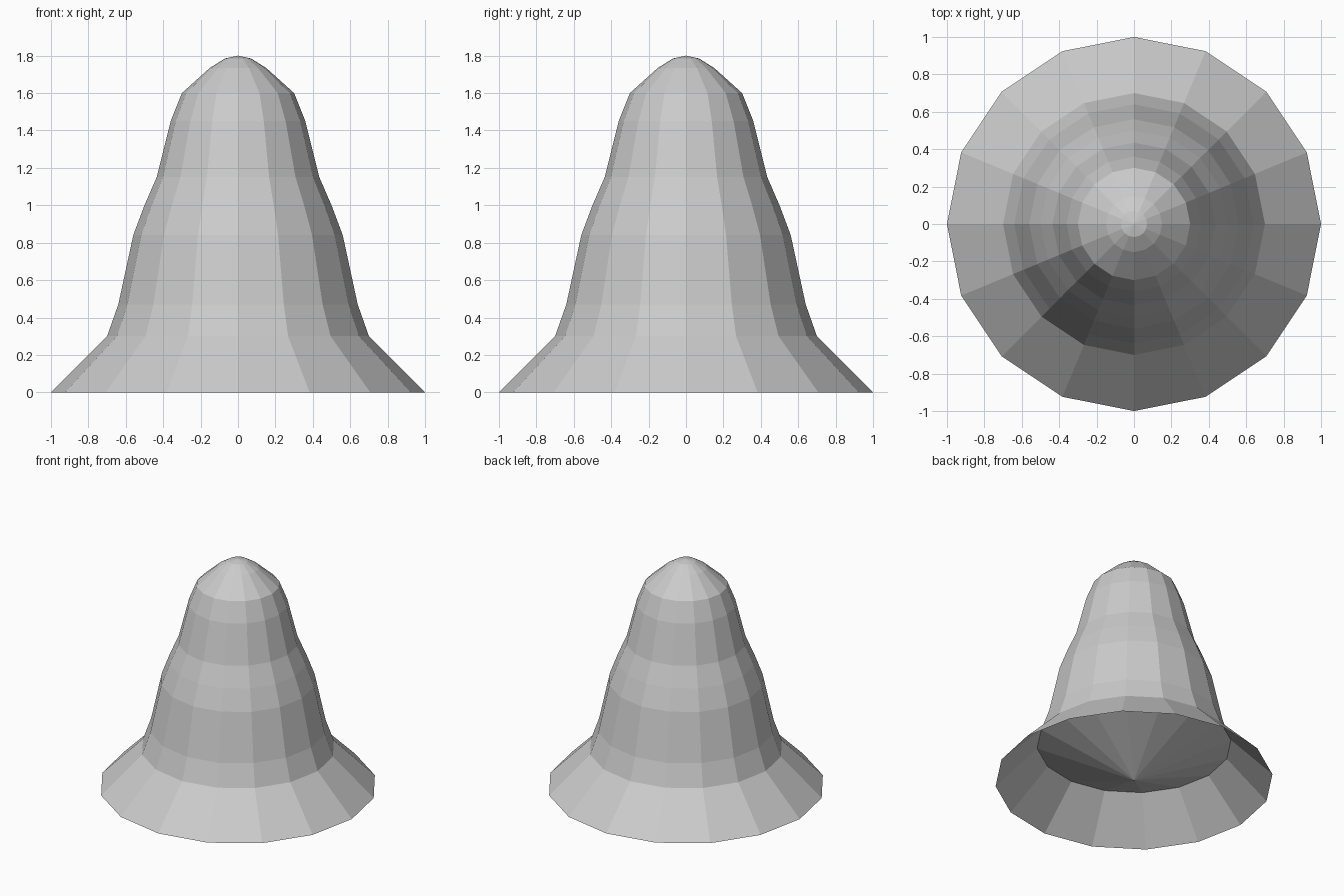
import bpy, bmesh
from math import cos, sin, tau

if "Cube" in bpy.data.objects:
    bpy.data.objects.remove(bpy.data.objects["Cube"])

SIDES = 16


def lathe(name, profile):
    """Revolve (radius, height) points about z; zero radius gives a pole."""
    bm = bmesh.new()
    rings = []
    for r, z in profile:
        n = SIDES if r > 0 else 1
        rings.append([bm.verts.new((r * cos(tau * i / SIDES), r * sin(tau * i / SIDES), z))
                      for i in range(n)])
    for a, b in zip(rings, rings[1:]):
        for i in range(SIDES):
            j = (i + 1) % SIDES
            quad = [a[i % len(a)], a[j % len(a)], b[j % len(b)], b[i % len(b)]]
            bm.faces.new(list(dict.fromkeys(quad)))
    mesh = bpy.data.meshes.new(name)
    bm.to_mesh(mesh)
    bm.free()
    obj = bpy.data.objects.new(name, mesh)
    bpy.context.collection.objects.link(obj)
    return obj


# Closed bell body: shallow cone underneath, faceted wall, rounded crown
lathe("bell_body", [
    (0, 0), (0.70, 0.30), (0.64, 0.47), (0.56, 0.84), (0.50, 1.00),
    (0.435, 1.15), (0.36, 1.45), (0.30, 1.60), (0.15, 1.735),
    (0.07, 1.785), (0, 1.80)])

# Thin open skirt flaring out to the ground
lathe("flared_skirt", [(1.0, 0), (0.70, 0.30)])
